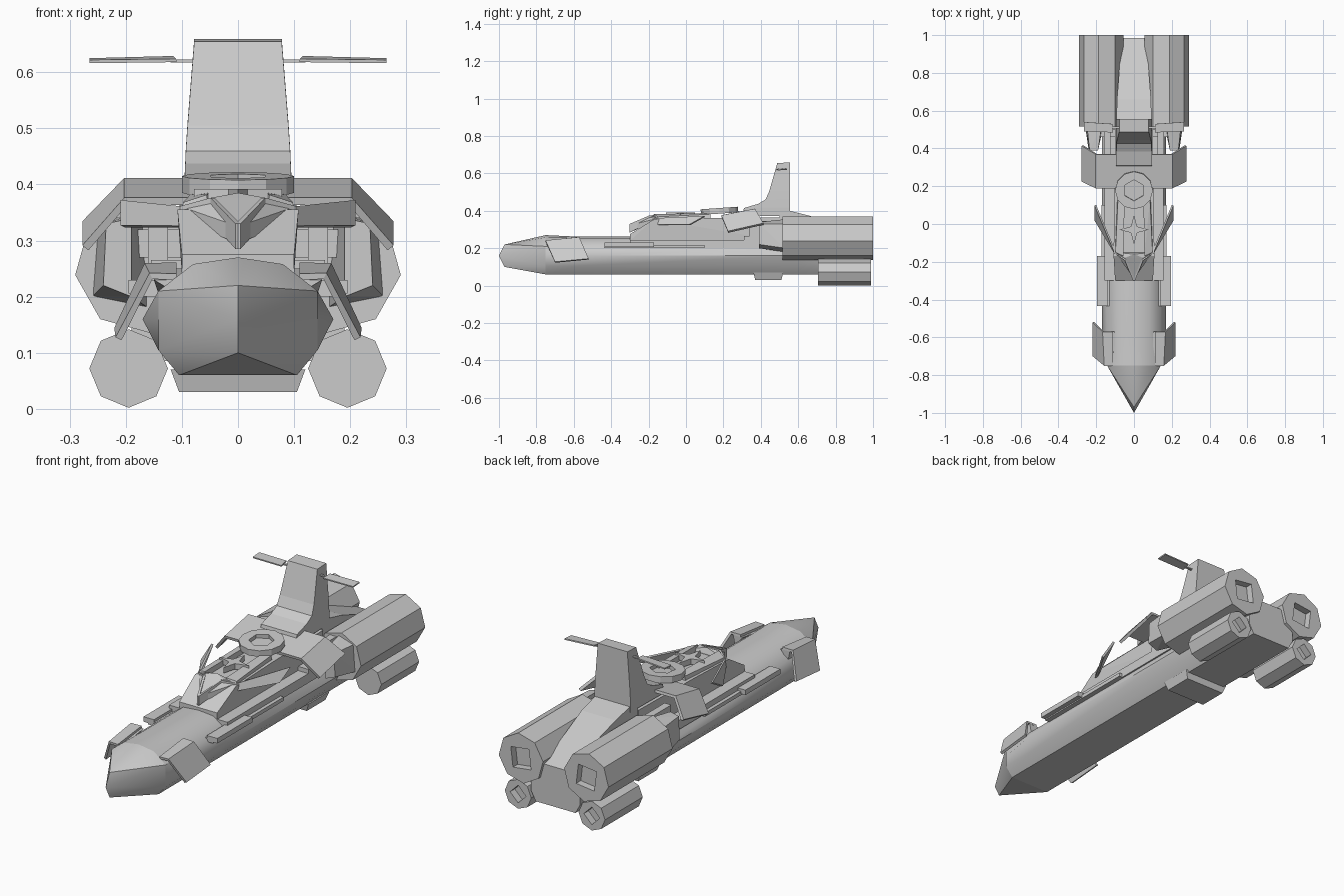
import bpy, bmesh
from math import sin, cos, pi, radians
from mathutils import Matrix, Vector

cube = bpy.data.objects.get("Cube")
if cube:
    bpy.data.objects.remove(cube)


def finish(name, bm, mirror=False, solid=0, smooth=False):
    bmesh.ops.recalc_face_normals(bm, faces=bm.faces)
    me = bpy.data.meshes.new(name)
    bm.to_mesh(me)
    bm.free()
    ob = bpy.data.objects.new(name, me)
    bpy.context.collection.objects.link(ob)
    if solid:
        mod = ob.modifiers.new("thickness", "SOLIDIFY")
        mod.thickness, mod.offset = solid, 0
    if mirror:
        ob.modifiers.new("mirror", "MIRROR")
    if smooth:
        bpy.ops.object.select_all(action="DESELECT")
        ob.select_set(True)
        bpy.context.view_layer.objects.active = ob
        bpy.ops.object.shade_smooth_by_angle(angle=radians(32))
    return ob


def loft(name, loops, caps=True, **kw):
    """Skin a row of point loops; closed loops when capped, strips when not."""
    bm = bmesh.new()
    rows = [[bm.verts.new(p) for p in loop] for loop in loops]
    n = len(rows[0])
    for a, b in zip(rows, rows[1:]):
        for i in range(n if caps else n - 1):
            j = (i + 1) % n
            bm.faces.new((a[i], a[j], b[j], b[i]))
    if caps:
        bm.faces.new(rows[0])
        bm.faces.new(rows[-1])
    return finish(name, bm, **kw)


def solid_hull(name, pts, both=False, **kw):
    """Convex solid around points, optionally with their x-mirrored twins."""
    bm = bmesh.new()
    for x, y, z in pts:
        bm.verts.new((x, y, z))
        if both and x:
            bm.verts.new((-x, y, z))
    res = bmesh.ops.convex_hull(bm, input=bm.verts)
    junk = {e for e in res["geom_interior"] + res["geom_unused"]
            if isinstance(e, bmesh.types.BMVert)}
    bmesh.ops.delete(bm, geom=list(junk), context="VERTS")
    bmesh.ops.dissolve_limit(bm, angle_limit=0.01, verts=bm.verts, edges=bm.edges)
    return finish(name, bm, **kw)


def box(name, x, y, z, **kw):
    return solid_hull(name, [(a, b, c) for a in x for b in y for c in z], **kw)


def section(half, y):
    return [(x, y, z) for x, z in half] + [(-x, y, z) for x, z in half[::-1] if x]


def ring(n, r, start=0, inner=1):
    """Points on a circle; odd ones are pulled in to make a flat-sided polygon."""
    return [(r * (inner if i % 2 else 1) * cos(start + 2 * pi * i / n),
             r * (inner if i % 2 else 1) * sin(start + 2 * pi * i / n))
            for i in range(n)]


# Hull and wedge nose
front = [(.105, .06), (.142, .105), (.142, .16), (.142, .21), (.08, .258), (0, .27)]
middle = [(.105, .06), (.142, .105), (.17, .16), (.142, .21), (.08, .255), (0, .262)]
rear = [(.105, .06), (.13, .105), (.13, .15), (.1, .2), (.07, .24), (0, .245)]
loft("hull", [section(front, -.75), section(middle, -.58),
              section(middle, .6), section(rear, .985)], smooth=True)
solid_hull("nose", section(front, -.75) + [(0, -1, .16), (0, -.97, .1), (0, -.97, .22)],
           smooth=True)

# Decks, side boxes and belly box
box("side_deck", (-.155, .155), (-.3, .31), (.2, .245))
box("rear_deck", (-.155, .155), (.31, .55), (.2, .265))
box("side_box", (.14, .195), (-.435, -.17), (.206, .23), mirror=True)
box("side_box_base", (.13, .172), (-.435, .1), (.2, .218), mirror=True)
solid_hull("belly_box", [(.105, .37, .03), (.105, .51, .03),
                         (.12, .36, .07), (.12, .52, .07)], both=True)

# Cabin with sloped windscreen
solid_hull("cabin", [(.1, -.3, .24), (.1, -.3, .275), (.108, -.17, .355),
                     (.105, .1, .362), (.1, .5, .365), (.1, .5, .24)], both=True)
solid_hull("roof_rail", [(.055, -.17, .35), (.1, -.155, .35), (.055, -.17, .382),
                         (.098, -.15, .368), (.05, .13, .35), (.09, .13, .35),
                         (.05, .13, .388), (.085, .13, .382)], mirror=True)
solid_hull("brow", [(.0, -.29, .325), (.0, -.29, .295), (.05, -.18, .376),
                    (.05, -.18, .345), (.0, -.16, .385), (.1, -.15, .36),
                    (.1, -.15, .335)], both=True)

# Swept brow blades
lower = [(0, -.3, .285), (.045, -.19, .335), (.1, -.155, .325), (.205, .02, .325)]
upper = [(0, -.3, .33), (.045, -.19, .376), (.1, -.15, .36), (.205, .1, .37)]
loft("brow_blade", [lower, upper], caps=False, solid=.01, mirror=True)

# Four-pointed roof star
star = ring(8, .078, 0, .3)
loft("roof_star", [[(x, y - .03, z) for x, y in star] for z in (.365, .392)])

# Roof ring with hexagonal well, tilted slightly
tilt = Matrix.Translation(Vector((0, .18, .385))) @ Matrix.Rotation(.07, 4, "X")
outer, well = ring(12, .1), ring(12, .056, pi / 2, cos(pi / 6))
well = well[-3:] + well[:-3]
loft("roof_ring", [[tilt @ Vector((x, y, z)) for x, y in pts]
                   for pts, z in ((outer, 0), (outer, .03), (well, .03), (well, .012))])


# Drooped plates: mid wings across the roof, and front fins
def plate(name, lead, trail, solid):
    loft(name, [lead, trail], caps=False, solid=solid, mirror=True)


plate("mid_wing", [(0, .19, .37), (.2, .19, .37), (.272, .225, .287)],
      [(0, .37, .405), (.2, .37, .405), (.272, .415, .33)], .014)
plate("front_fin", [(.11, -.75, .235), (.155, -.75, .237), (.213, -.7, .125)],
      [(.11, -.57, .255), (.163, -.57, .255), (.215, -.52, .142)], .012)
solid_hull("front_fin_root", [(.1, -.73, .23), (.15, -.73, .23), (.1, -.57, .25),
                              (.15, -.57, .25), (.1, -.73, .2), (.14, -.57, .2)],
           mirror=True)

# Tail fin, its sloped base and the tail blades
tail = [(.3, .37, .095), (.31, .415, .095), (.385, .437, .094), (.425, .46, .093),
        (.445, .505, .09), (.488, .655, .078)]
loft("tail_fin", [[(-w, y, z), (w, y, z), (w, .555, z + .004), (-w, .555, z + .004)]
                  for y, z, w in tail])
solid_hull("tail_base", [(.093, .5, .41), (.093, .555, .4), (.09, .66, .374),
                         (.065, .985, .25), (.093, .5, .16), (.065, .985, .16)], both=True)
box("tail_rod", (-.12, .12), (.505, .515), (.617, .623))
plate("tail_blade", [(.11, .485, .621), (.265, .49, .619)],
      [(.115, .53, .626), (.265, .54, .622)], .006)


# Engines with square nozzle recesses
def engine(name, cx, cz, r, y0, y1, start, recess):
    rim = ring(8, r, start)
    hole = ring(8, recess, start, cos(pi / 4))
    k = 1 if name == "upper_engine" else 0
    if k:
        hole = ring(8, recess, start + pi / 4, cos(pi / 4))
        hole = hole[-1:] + hole[:-1]
    loft(name, [[(cx + x, y, cz + z) for x, z in pts] for pts, y in
                ((rim, y0), (rim, y1), (hole, y1), (hole, y1 - .035))], mirror=True)


engine("upper_engine", .173, .253, .118, .515, 1, radians(-7), .068)
engine("lower_engine", .195, .072, .07, .705, .99, radians(-90), .042)

# Engine mounts and pylons
solid_hull("engine_mount", [(.19, .39, .2), (.24, .39, .22), (.19, .39, .34),
                            (.235, .39, .33), (.16, .53, .18), (.26, .53, .2),
                            (.17, .53, .355), (.25, .53, .33)], mirror=True)
box("engine_strut", (.125, .16), (.34, .53), (.25, .345), mirror=True)
box("engine_brace", (.09, .2), (.46, .5), (.27, .32), mirror=True)
box("lower_pylon", (.1, .19), (.74, .95), (.085, .16), mirror=True)
